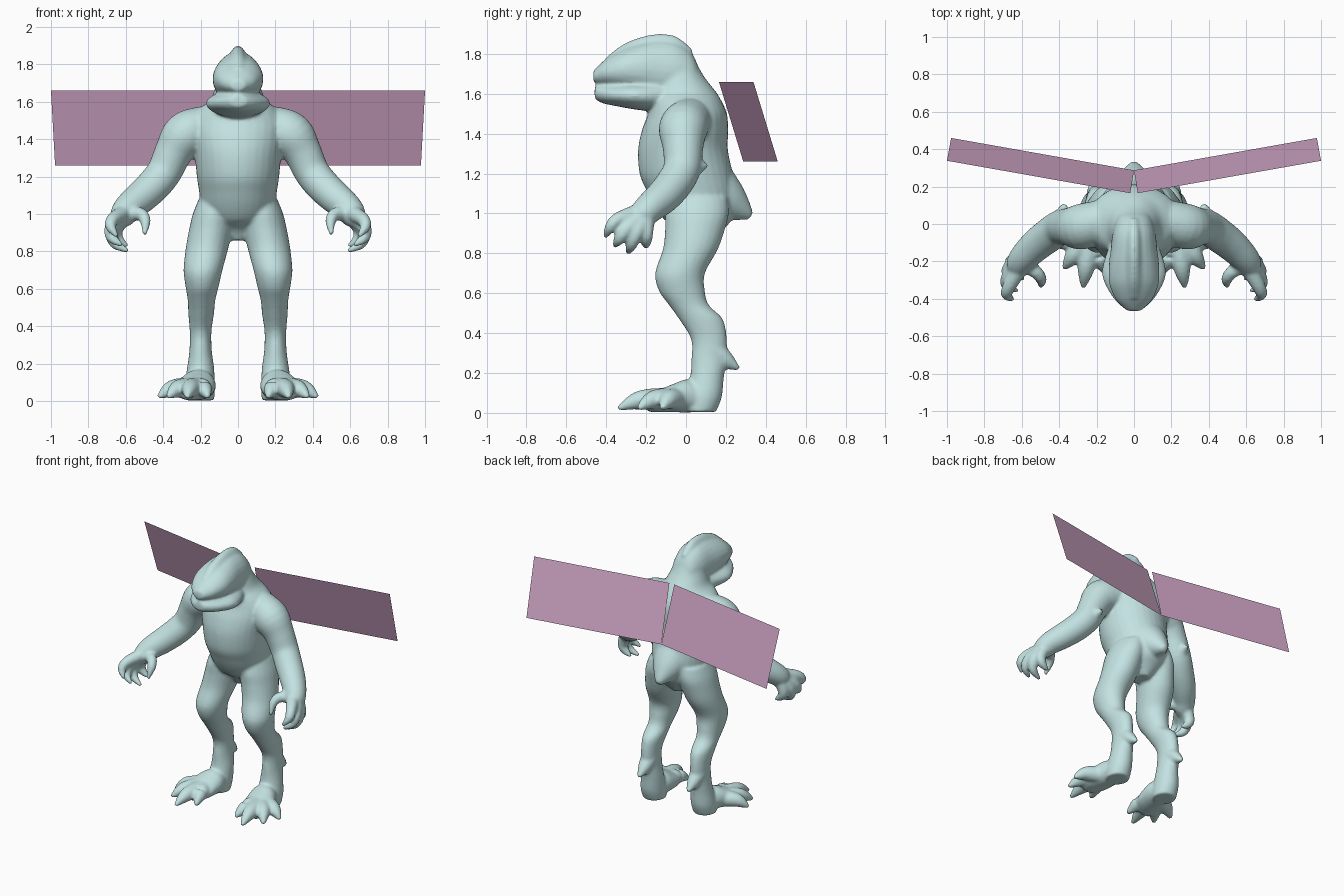
import bpy, bmesh, math
from mathutils import Vector


def material(name, rgb):
    m = bpy.data.materials.new(name)
    m.diffuse_color = (*rgb, 1)
    return m


SKIN = material("pale teal skin", (0.55, 0.76, 0.76))
WING = material("mauve wing", (0.62, 0.37, 0.56))
body = bmesh.new()


def smooth_rings(rings, steps=4):
    """Catmull-Rom interpolation between the given rings."""
    out = []
    for i in range(len(rings) - 1):
        p0, p1, p2, p3 = (rings[max(i - 1, 0)], rings[i], rings[i + 1], rings[min(i + 2, len(rings) - 1)])
        for s in range(steps):
            t = s / steps
            out.append([0.5 * (2 * b + (c - a) * t + (2 * a - 5 * b + 4 * c - d) * t * t
                               + (3 * b - a - 3 * c + d) * t ** 3)
                        for a, b, c, d in zip(p0, p1, p2, p3)])
    return out + [list(rings[-1])]


def loft(rings, normal=None, sides=(1,), n=24):
    """Closed tube through rings (x, y, z, half width, half depth)."""
    rings = smooth_rings(rings)
    pts = [Vector(r[:3]) for r in rings]
    for s in sides:
        loops = []
        for i, r in enumerate(rings):
            t = Vector(normal) if normal else pts[min(i + 1, len(pts) - 1)] - pts[max(i - 1, 0)]
            t.normalize()
            ref = Vector((1, 0, 0)) if normal else Vector((0.3, 1, 0.2))
            u = (ref - t * ref.dot(t)).normalized()
            v = t.cross(u)
            loop = []
            for k in range(n):
                a = 2 * math.pi * k / n
                p = pts[i] + u * math.cos(a) * r[3] + v * math.sin(a) * r[-1]
                loop.append(body.verts.new((p.x * s, p.y, p.z)))
            loops.append(loop)
        for a, b in zip(loops, loops[1:]):
            for k in range(n):
                body.faces.new((a[k], a[(k + 1) % n], b[(k + 1) % n], b[k]))
        body.faces.new(loops[0][::-1])
        body.faces.new(loops[-1])


def span(rows, along):
    """Rings on the centre line given as (position, low, high, half width)."""
    out = []
    for p, lo, hi, w in rows:
        c, h = (lo + hi) / 2, (hi - lo) / 2
        out.append((0, c, p, w, h) if along == "z" else (0, p, c, w, h))
    return out


BOTH = (1, -1)

# torso and neck: z, front y, back y, half width
loft(span([(0.86, 0.0, 0.14, 0.05), (0.92, -0.04, 0.19, 0.12), (0.97, -0.11, 0.23, 0.165),
           (1.04, -0.16, 0.25, 0.195), (1.12, -0.2, 0.25, 0.208), (1.2, -0.233, 0.235, 0.22),
           (1.32, -0.24, 0.21, 0.232), (1.42, -0.22, 0.212, 0.25), (1.5, -0.19, 0.205, 0.25),
           (1.56, -0.18, 0.18, 0.21), (1.61, -0.18, 0.15, 0.15), (1.68, -0.16, 0.095, 0.12),
           (1.74, -0.13, 0.06, 0.1)], "z"), (0, 0, 1), n=32)

# skull: y, bottom z, top z, half width
loft(span([(0.06, 1.6, 1.74, 0.07), (0.025, 1.55, 1.81, 0.095), (-0.05, 1.55, 1.86, 0.115),
           (-0.14, 1.56, 1.87, 0.125), (-0.23, 1.59, 1.855, 0.135), (-0.32, 1.615, 1.825, 0.132),
           (-0.4, 1.64, 1.775, 0.1), (-0.44, 1.65, 1.74, 0.065), (-0.465, 1.66, 1.715, 0.035)], "y"),
     (0, 1, 0))

# crest along the top of the skull
loft(span([(0.03, 1.7, 1.825, 0.03), (-0.05, 1.7, 1.888, 0.045), (-0.14, 1.7, 1.9, 0.05),
           (-0.23, 1.7, 1.883, 0.05), (-0.32, 1.7, 1.845, 0.05), (-0.4, 1.68, 1.783, 0.04)], "y"), (0, 1, 0))

# lower jaw
loft(span([(0.0, 1.52, 1.66, 0.09), (-0.1, 1.515, 1.67, 0.125), (-0.2, 1.515, 1.665, 0.162),
           (-0.28, 1.525, 1.66, 0.17), (-0.36, 1.54, 1.65, 0.135), (-0.42, 1.553, 1.645, 0.09),
           (-0.458, 1.575, 1.635, 0.045)], "y"), (0, 1, 0))

# stub tail
loft([(0, 0.1, 1.14, 0.16), (0, 0.21, 1.06, 0.11), (0, 0.28, 1.015, 0.06), (0, 0.325, 0.985, 0.02)],
     (0, 0.8, -0.6))

# arms down to the palms
loft([(0.12, 0.04, 1.48, 0.1), (0.2, 0.01, 1.46, 0.115), (0.285, -0.015, 1.42, 0.122),
      (0.345, -0.015, 1.33, 0.102), (0.395, -0.02, 1.225, 0.094), (0.455, -0.06, 1.15, 0.092),
      (0.525, -0.115, 1.085, 0.087), (0.59, -0.18, 1.03, 0.077), (0.62, -0.225, 0.985, 0.066),
      (0.635, -0.255, 0.95, 0.035)], sides=BOTH)

# elbow spikes
loft([(0.39, 0.0, 1.22, 0.075), (0.38, 0.06, 1.235, 0.042), (0.37, 0.108, 1.24, 0.012)], sides=BOTH, n=12)

# clawed fingers and thumb
for path in ([(0.62, -0.25, 1.0), (0.67, -0.34, 0.97), (0.68, -0.38, 0.93), (0.645, -0.405, 0.88)],
             [(0.64, -0.24, 0.97), (0.68, -0.3, 0.92), (0.672, -0.335, 0.87), (0.62, -0.36, 0.835)],
             [(0.64, -0.22, 0.96), (0.675, -0.25, 0.9), (0.655, -0.275, 0.84), (0.585, -0.29, 0.802)],
             [(0.63, -0.2, 0.97), (0.655, -0.2, 0.9), (0.635, -0.2, 0.86), (0.59, -0.2, 0.828)],
             [(0.59, -0.21, 1.0), (0.52, -0.26, 1.0), (0.495, -0.3, 0.96), (0.5, -0.335, 0.89)]):
    loft([(*p, r) for p, r in zip(path, (0.045, 0.036, 0.029, 0.011))], sides=BOTH, n=14)

# legs
loft([(0.11, 0.06, 1.08, 0.1, 0.15), (0.13, 0.055, 1.0, 0.112, 0.16), (0.145, 0.045, 0.92, 0.116, 0.15),
      (0.165, 0.022, 0.82, 0.114, 0.138), (0.187, -0.03, 0.7, 0.104, 0.125),
      (0.192, -0.02, 0.61, 0.088, 0.115), (0.195, 0.015, 0.54, 0.074, 0.1),
      (0.197, 0.075, 0.47, 0.069, 0.11), (0.2, 0.115, 0.37, 0.058, 0.09),
      (0.2, 0.115, 0.27, 0.06, 0.088), (0.2, 0.105, 0.18, 0.072, 0.085),
      (0.205, 0.085, 0.08, 0.082, 0.095), (0.205, 0.07, 0.004, 0.078, 0.08)], (0, 0, 1), BOTH)

# heel spurs
loft([(0.2, 0.13, 0.32, 0.06), (0.2, 0.2, 0.265, 0.045), (0.2, 0.265, 0.22, 0.012)], sides=BOTH, n=12)

# feet
loft([(0.205, 0.13, 0.06, 0.05, 0.05), (0.21, 0.02, 0.085, 0.088, 0.083), (0.225, -0.06, 0.075, 0.105, 0.072),
      (0.24, -0.13, 0.06, 0.105, 0.057), (0.25, -0.19, 0.05, 0.07, 0.045)], (0, 1, 0), BOTH)

# clawed toes
for tx, ty in ((0.425, -0.12), (0.375, -0.24), (0.272, -0.34), (0.16, -0.26)):
    bx, by = 0.225, -0.03
    at = lambda f: (bx + (tx - bx) * f, by + (ty - by) * f)
    loft([(*at(0.2), 0.07, 0.058), (*at(0.58), 0.068, 0.05), (*at(0.8), 0.05, 0.036),
          (*at(1.0), 0.02, 0.012)], sides=BOTH, n=14)

# fuse all limbs into one smooth skin
bmesh.ops.recalc_face_normals(body, faces=body.faces)
mesh = bpy.data.meshes.new("creature_body")
body.to_mesh(mesh)
body.free()
mesh.materials.append(SKIN)
creature = bpy.data.objects.new("creature_body", mesh)
bpy.context.collection.objects.link(creature)
rm = creature.modifiers.new("fuse", "REMESH")
rm.mode = "VOXEL"
rm.voxel_size = 0.01
rm.use_smooth_shade = True
sm = creature.modifiers.new("soften", "SMOOTH")
sm.factor = 0.5
sm.iterations = 6

# flat wing panels
for side, s in (("left", 1), ("right", -1)):
    quad = [(0.02, 0.165, 1.66), (1.0, 0.338, 1.66), (0.978, 0.46, 1.26), (0.0, 0.287, 1.26)]
    wing = bpy.data.meshes.new(side + "_wing")
    wing.from_pydata([(x * s, y, z) for x, y, z in quad], [], [(0, 1, 2, 3)])
    wing.materials.append(WING)
    bpy.context.collection.objects.link(bpy.data.objects.new(side + "_wing", wing))
